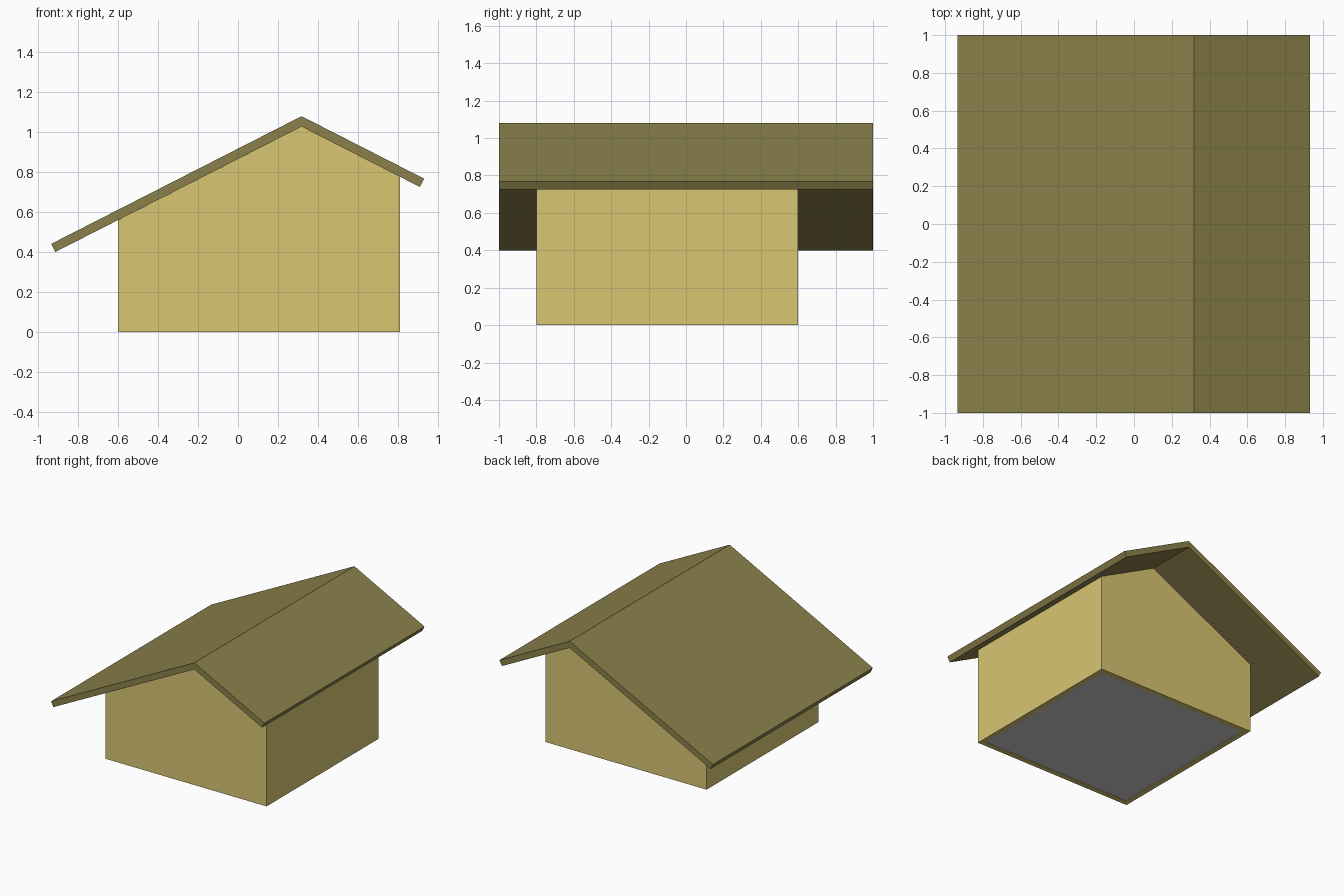
import bpy, bmesh

if "Cube" in bpy.data.objects:
    bpy.data.objects.remove(bpy.data.objects["Cube"])

def material(name, rgb):
    m = bpy.data.materials.new(name)
    m.diffuse_color = (*rgb, 1)
    m.use_nodes = True
    m.node_tree.nodes["Principled BSDF"].inputs["Base Color"].default_value = m.diffuse_color
    return m

def prism(name, profile, y0, y1, mat=None, open_bottom=False):
    """Extrude an (x, z) profile along y."""
    bm = bmesh.new()
    face = bm.faces.new([bm.verts.new((x, y0, z)) for x, z in profile])
    ext = bmesh.ops.extrude_face_region(bm, geom=[face])
    moved = [v for v in ext["geom"] if isinstance(v, bmesh.types.BMVert)]
    bmesh.ops.translate(bm, vec=(0, y1 - y0, 0), verts=moved)
    bmesh.ops.recalc_face_normals(bm, faces=bm.faces)
    if open_bottom:
        low = [f for f in bm.faces if all(abs(v.co.z) < 1e-5 for v in f.verts)]
        bmesh.ops.delete(bm, geom=low, context="FACES_ONLY")
    me = bpy.data.meshes.new(name)
    bm.to_mesh(me)
    bm.free()
    ob = bpy.data.objects.new(name, me)
    bpy.context.collection.objects.link(ob)
    if mat:
        me.materials.append(mat)
    return ob

wall_mat = material("wall_yellow", (0.69, 0.57, 0.17))
roof_mat = material("roof_brown", (0.26, 0.22, 0.07))

# Walls: hollow shell with gabled front and back, open underneath
walls = prism("walls", [(-0.6, 0), (0.81, 0), (0.81, 0.777), (0.318, 1.028), (-0.6, 0.56)],
              -0.8, 0.6, wall_mat, open_bottom=True)
shell = walls.modifiers.new("thickness", "SOLIDIFY")
shell.thickness = 0.04
shell.offset = -1
shell.use_even_offset = True

# Floor: grey slab set just inside the walls
prism("floor", [(-0.56, 0.005), (0.77, 0.005), (0.77, 0.03), (-0.56, 0.03)], -0.76, 0.56)

# Roof: bent slab with an off-centre ridge and overhanging eaves
prism("roof", [(-0.915, 0.4), (0.318, 1.028), (0.91, 0.726), (0.932, 0.767),
               (0.318, 1.08), (-0.935, 0.441)], -1, 1, roof_mat)
